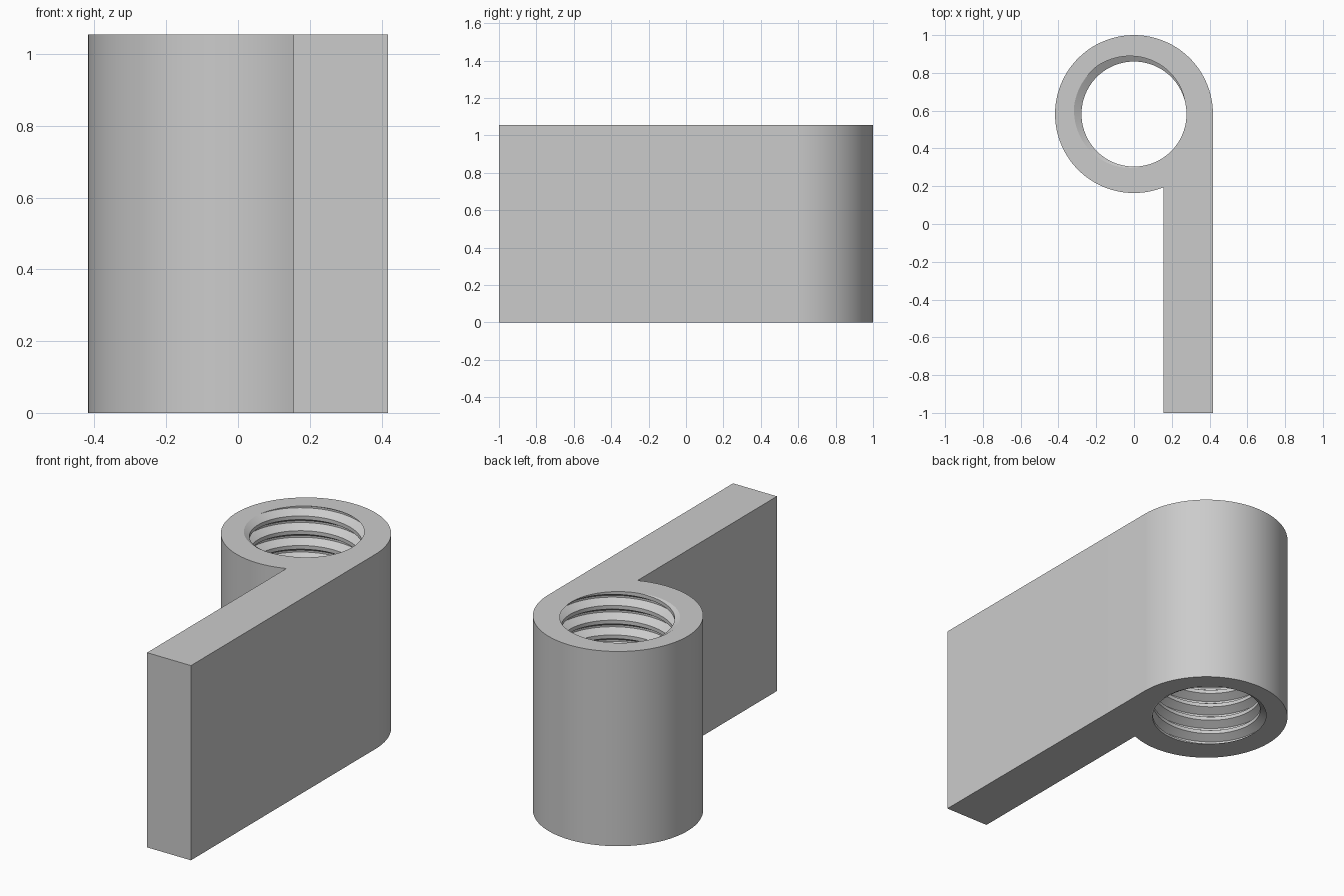
import bpy, bmesh, math

if "Cube" in bpy.data.objects:
    bpy.data.objects.remove(bpy.data.objects["Cube"], do_unlink=True)

HEIGHT, CENTER_Y, OUTER = 1.055, 0.582, 0.418
PLATE_X, PLATE_END = 0.155, -1.0
MINOR, MAJOR, PITCH = 0.278, 0.32, 0.08
PHASE = math.radians(150)
SEGMENTS = 96

steel = bpy.data.materials.new("plain grey")
steel.use_nodes = True
grey = (0.6, 0.6, 0.6, 1)
steel.diffuse_color = grey
steel.node_tree.nodes["Principled BSDF"].inputs["Base Color"].default_value = grey


def thread_radius(turn):
    """Radius at a fraction of the pitch, measured from the groove centre."""
    d = abs((turn + 0.5) % 1 - 0.5)
    t = min(max((d - 1 / 16) / (3 / 8 - 1 / 16), 0), 1)
    return MAJOR + (MINOR - MAJOR) * t


def ring_edges(bm, verts):
    return [bm.edges.get((a, b)) or bm.edges.new((a, b))
            for a, b in zip(verts, verts[1:] + verts[:1])]


bm = bmesh.new()

# Outer wall: round barrel running tangentially into the flat plate
end = 2 * math.pi - math.acos(PLATE_X / OUTER)
outline = [(OUTER * math.cos(end * i / SEGMENTS),
            CENTER_Y + OUTER * math.sin(end * i / SEGMENTS))
           for i in range(SEGMENTS + 1)]
outline += [(PLATE_X, PLATE_END), (OUTER, PLATE_END)]
low = [bm.verts.new((x, y, 0)) for x, y in outline]
high = [bm.verts.new((x, y, HEIGHT)) for x, y in outline]
for i in range(len(outline)):
    j = (i + 1) % len(outline)
    bm.faces.new((low[i], low[j], high[j], high[i]))

# Threaded bore: helical profile, trimmed flush with both ends
marks = [k + m for k in range(-2, int(HEIGHT / PITCH) + 3)
         for m in (-3 / 8, -1 / 16, 1 / 16, 3 / 8)]
offset = HEIGHT / PITCH - PHASE / (2 * math.pi)
offset %= 1
columns = []
for i in range(SEGMENTS + 1):
    angle = 2 * math.pi * i / SEGMENTS
    shift = offset + i / SEGMENTS
    column = []
    for m in marks:
        z = min(max(PITCH * (m + shift), 0), HEIGHT)
        r = thread_radius(z / PITCH - shift)
        column.append(bm.verts.new((r * math.cos(angle),
                                    CENTER_Y + r * math.sin(angle), z)))
    columns.append(column)
for a, b in zip(columns, columns[1:]):
    for k in range(len(marks) - 1):
        quad = (a[k], a[k + 1], b[k + 1], b[k])
        if len({round(v.co.z, 6) for v in quad}) > 1:
            bm.faces.new(quad)
bmesh.ops.remove_doubles(bm, verts=bm.verts, dist=1e-5)
bmesh.ops.delete(bm, geom=[v for v in bm.verts if not v.link_faces], context="VERTS")

# End faces between the outline and the bore
for level in (0, HEIGHT):
    rim = [e for e in bm.edges if e.is_boundary
           and all(abs(v.co.z - level) < 1e-5 for v in e.verts)]
    bmesh.ops.triangle_fill(bm, edges=rim, use_beauty=True,
                            normal=(0, 0, 1))
bmesh.ops.recalc_face_normals(bm, faces=bm.faces)

mesh = bpy.data.meshes.new("threaded_bracket")
bm.to_mesh(mesh)
bm.free()
mesh.materials.append(steel)
bracket = bpy.data.objects.new("threaded_bracket", mesh)
bpy.context.collection.objects.link(bracket)
bpy.context.view_layer.objects.active = bracket
bracket.select_set(True)
bpy.ops.object.shade_smooth_by_angle(angle=math.radians(30))
